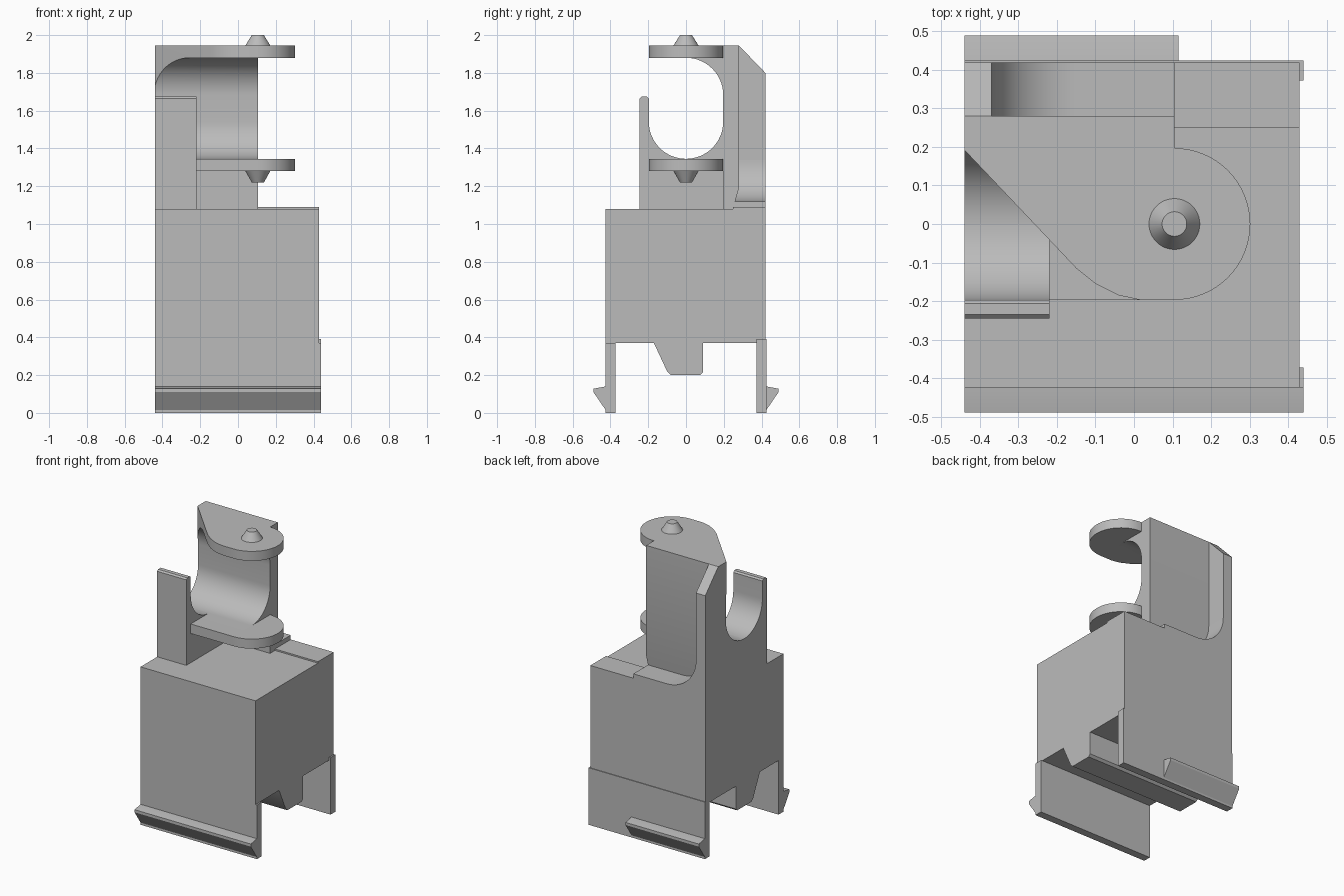
import bpy, bmesh
from math import sin, cos, radians
from mathutils import Vector

cube = bpy.data.objects.get("Cube")
if cube:
    bpy.data.objects.remove(cube, do_unlink=True)

grey = bpy.data.materials.new("plain_grey")
grey.use_nodes = True
grey.diffuse_color = (0.5, 0.5, 0.5, 1)
grey.node_tree.nodes["Principled BSDF"].inputs["Base Color"].default_value = (0.5, 0.5, 0.5, 1)

LEFT, RIGHT, TOWER = -0.44, 0.43, 0.105
R = 0.197  # radius shared by the cradle and the round plates


def arc(cx, cy, r, start, end, steps=16):
    angles = [radians(start + (end - start) * i / steps) for i in range(steps + 1)]
    return [(cx + r * cos(a), cy + r * sin(a)) for a in angles]


def finish(mesh):
    for p in mesh.polygons:
        p.use_smooth = True
    mesh.set_sharp_from_angle(angle=radians(30))


def prism(name, profile, axis, low, high):
    """Extrude a 2D profile along an axis; the profile uses the other two axes in order."""
    def place(p, d):
        co = list(p)
        co.insert("xyz".index(axis), d)
        return Vector(co)
    bm = bmesh.new()
    face = bm.faces.new([bm.verts.new(place(p, low)) for p in profile])
    new = bmesh.ops.extrude_face_region(bm, geom=[face])["geom"]
    shift = place((0, 0), high - low)
    bmesh.ops.translate(bm, vec=shift, verts=[v for v in new if isinstance(v, bmesh.types.BMVert)])
    bmesh.ops.recalc_face_normals(bm, faces=bm.faces)
    return add_object(name, bm)


def add_object(name, bm):
    mesh = bpy.data.meshes.new(name)
    bm.to_mesh(mesh)
    bm.free()
    mesh.materials.append(grey)
    finish(mesh)
    obj = bpy.data.objects.new(name, mesh)
    bpy.context.scene.collection.objects.link(obj)
    return obj


def box(name, x, y, z):
    return prism(name, [(x[0], y[0]), (x[1], y[0]), (x[1], y[1]), (x[0], y[1])], "z", *z)


# Main housing with the underside rib
prism("housing", [(-0.425, 0.37), (-0.17, 0.37), (-0.1, 0.22), (-0.08, 0.2), (0.075, 0.2),
                  (0.09, 0.215), (0.09, 0.37), (0.42, 0.37), (0.42, 1.08), (-0.425, 1.08)],
      "x", LEFT, RIGHT)
box("housing_ledge", (TOWER, RIGHT), (0.25, 0.42), (1.08, 1.09))

# Snap legs and their hooks
for name, side, top, hook_end in (("front", -1, 0.37, 0.44), ("back", 1, 0.39, 0.115)):
    prism(name + "_leg", [(side * 0.372, 0), (side * 0.425, 0), (side * 0.425, top),
                          (side * 0.372, top)], "x", LEFT, 0.44)
    prism(name + "_hook", [(side * 0.415, 0), (side * 0.49, 0.11), (side * 0.49, 0.128),
                           (side * 0.425, 0.14), (side * 0.415, 0.14)], "x", LEFT, hook_end)

# Tower: rear wall joined by fillets to the lower and upper plates
tower = prism("tower", [(0.26, 1.08), (R, 1.08), (R, 1.28), (-R, 1.28), (-R, 1.345)]
              + arc(0, 1.345 + R, R, -90, 0) + arc(0, 1.88 - R, R, 0, 90)
              + [(-R, 1.88), (-R, 1.945), (0.28, 1.945), (0.28, 1.19), (0.26, 1.12)],
              "x", LEFT, TOWER)

# Slanted cut on the upper plate
cutter = prism("plate_cutter", [(-0.5, 0.255), (-0.15, -0.115), (-0.1, -0.155), (-0.04, -0.185),
                                (0.02, -0.198), (0.02, -0.3), (-0.5, -0.3)], "z", 1.6, 2.1)
cutter.hide_render = True
cut = tower.modifiers.new("cut", "BOOLEAN")
cut.operation = "DIFFERENCE"
cut.object = cutter
cut.solver = "EXACT"
graph = bpy.context.evaluated_depsgraph_get()
tower_mesh = bpy.data.meshes.new_from_object(tower.evaluated_get(graph))
tower.modifiers.clear()
tower.data = tower_mesh
finish(tower_mesh)
bpy.data.objects.remove(cutter, do_unlink=True)

# Front post with the curved cradle
prism("cradle_post", [(-0.245, 1.08), (R, 1.08), (R, 1.28), (-R, 1.28), (-R, 1.345)]
      + arc(0, 1.345 + R, R, -90, -180)
      + [(-R, 1.665), (-0.207, 1.675), (-0.235, 1.675), (-0.245, 1.665)], "x", LEFT, -0.22)

# Rear rim and the curved floor of the rear recess
prism("rear_rim", [(0.26, 1.08), (0.42, 1.08), (0.42, 1.8), (0.28, 1.945), (0.26, 1.945)],
      "x", LEFT, -0.37)
prism("recess_floor", [(-0.37, 1.08), (TOWER, 1.08), (TOWER, 1.12)]
      + arc(-0.15, 1.34, 0.22, -90, -180), "y", 0.26, 0.42)

# Rounded plate ends with tapered pivot pins
for name, low, high, base, tip in (("lower", 1.28, 1.345, 1.28, 1.22),
                                   ("upper", 1.88, 1.945, 1.945, 2.0)):
    prism(name + "_plate_end", arc(TOWER, 0, R, -90, 90, 32), "z", low, high)
    bm = bmesh.new()
    bmesh.ops.create_cone(bm, cap_ends=True, segments=48, radius1=0.066, radius2=0.032,
                          depth=abs(tip - base))
    if tip < base:
        bmesh.ops.scale(bm, vec=(1, 1, -1), verts=bm.verts)
        bmesh.ops.reverse_faces(bm, faces=bm.faces)
    bmesh.ops.translate(bm, vec=(TOWER, 0, (base + tip) / 2), verts=bm.verts)
    add_object(name + "_pivot_pin", bm)
